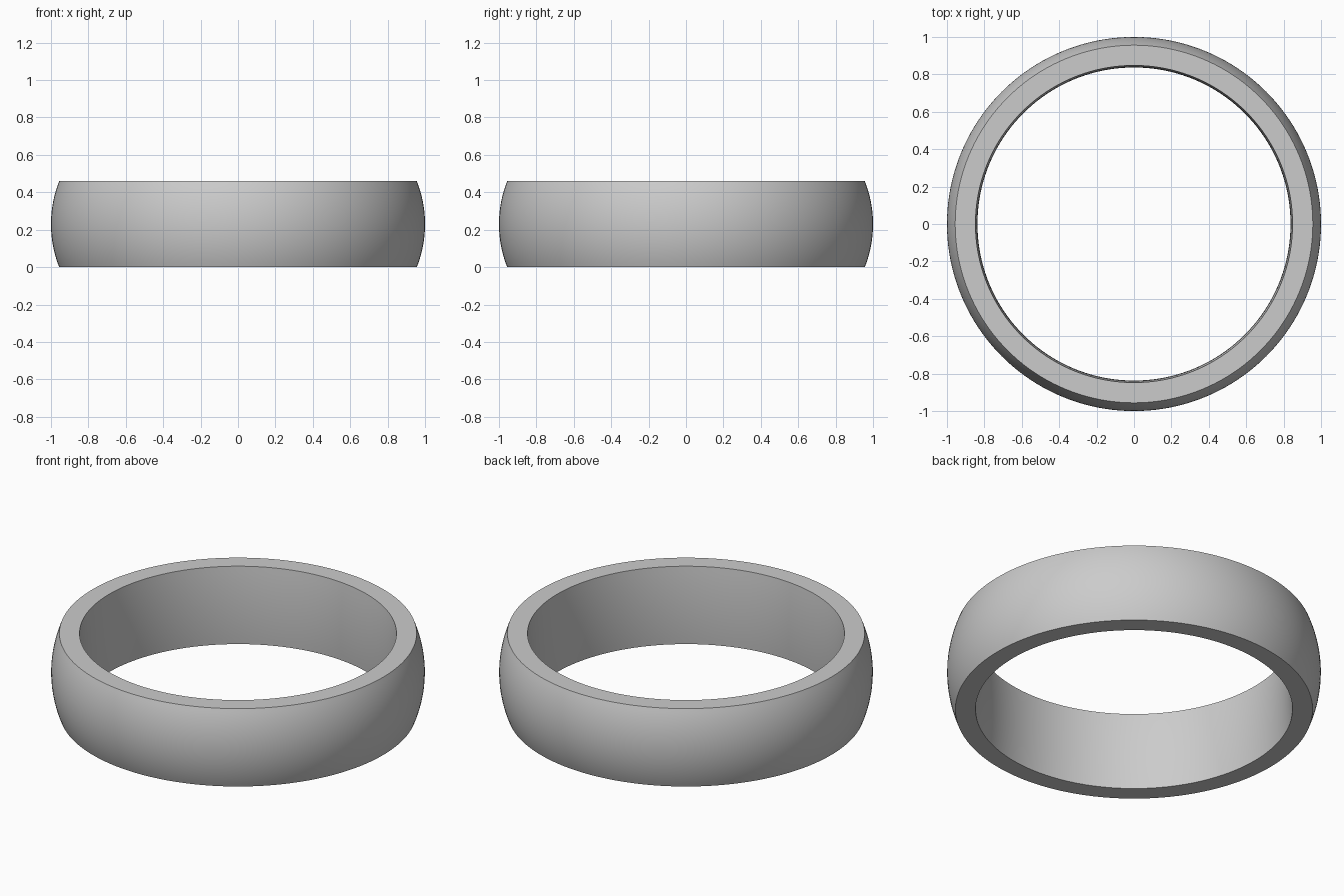
import bpy, bmesh
from math import pi, radians, sqrt
from mathutils import Matrix, Vector

cube = bpy.data.objects.get("Cube")
if cube:
    bpy.data.objects.remove(cube, do_unlink=True)

HEIGHT = 0.46
HALF = HEIGHT / 2
SEGMENTS = 160


def arc(mid_radius, end_radius, steps):
    """Points of a circular arc, bottom to top, as radius and height."""
    sag = mid_radius - end_radius
    curve = (HALF ** 2 + sag ** 2) / (2 * abs(sag))
    sign = 1 if sag > 0 else -1
    points = []
    for i in range(steps + 1):
        z = -HALF + HEIGHT * i / steps
        points.append((mid_radius - sign * (curve - sqrt(curve ** 2 - z ** 2)), z + HALF))
    return points


# Plain grey metal
metal = bpy.data.materials.new("grey metal")
metal.use_nodes = True
grey = (0.6, 0.6, 0.6, 1)
metal.diffuse_color = grey
metal.node_tree.nodes["Principled BSDF"].inputs["Base Color"].default_value = grey

# Band section: domed outside, flat rims, slightly domed inside
profile = arc(1.0, 0.956, 20) + arc(0.837, 0.848, 12)[::-1]

# Spin the closed section around the z axis
bm = bmesh.new()
verts = [bm.verts.new((r, 0, z)) for r, z in profile]
edges = [bm.edges.new((v, verts[i - 1])) for i, v in enumerate(verts)]
bmesh.ops.spin(bm, geom=verts + edges, cent=(0, 0, 0), axis=(0, 0, 1),
               angle=2 * pi, steps=SEGMENTS, use_merge=True)
bmesh.ops.remove_doubles(bm, verts=bm.verts, dist=0.0001)
bmesh.ops.recalc_face_normals(bm, faces=bm.faces)
mesh = bpy.data.meshes.new("ring_band")
bm.to_mesh(mesh)
bm.free()
mesh.materials.append(metal)
band = bpy.data.objects.new("ring_band", mesh)
bpy.context.collection.objects.link(band)

# Smooth surfaces with crisp rims
bpy.ops.object.select_all(action='DESELECT')
band.select_set(True)
bpy.context.view_layer.objects.active = band
bpy.ops.object.shade_smooth_by_angle(angle=radians(30))
